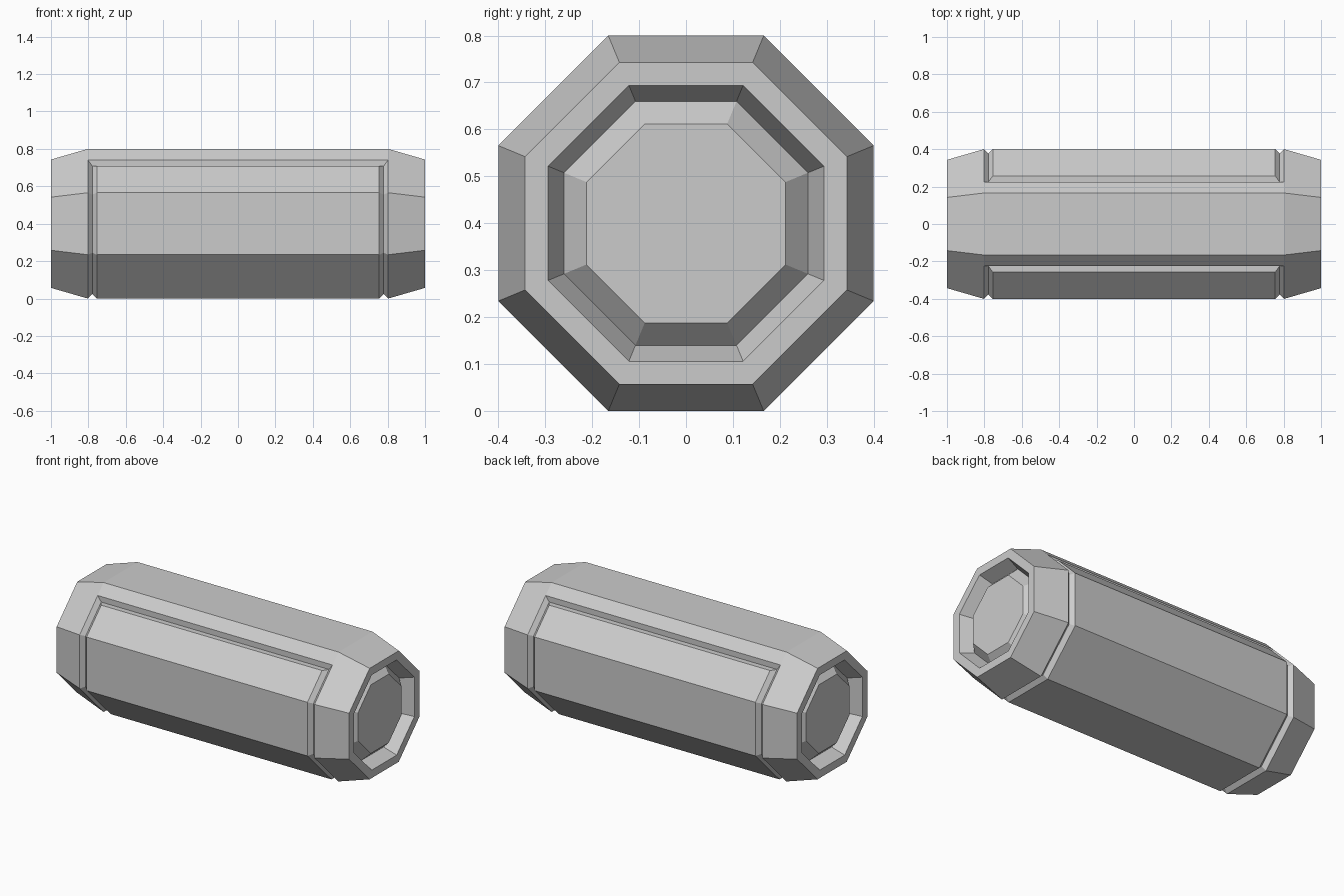
import bpy
import bmesh
import math

cube = bpy.data.objects.get("Cube")
if cube:
    bpy.data.objects.remove(cube, do_unlink=True)

R = 0.4                                   # octagon apothem
S = R * math.tan(math.pi / 8)             # half side length
DEPTH = 0.024                             # depth of the V groove
LIP = (0.2235, 0.342)                     # upper edge of the groove
APEX = (0.2235, 0.308)                    # bottom of the groove
PANEL = (0.2575, 0.308)                   # upper edge of the side panel


def section(x, scale=1.0, state="plain"):
    """Octagonal ring at x, with groove points on both upper slopes."""
    apex = LIP if state == "plain" else APEX
    panel = {"plain": LIP, "groove": APEX, "panel": PANEL}[state]
    inset = (R - DEPTH) / R if state == "groove" else 1.0
    lower = [(R * inset, S * inset), (R * inset, -S * inset), (S * inset, -R * inset)]
    half = [(S, R), LIP, apex, panel] + lower
    ring = half + [(-y, z) for y, z in reversed(half)]
    return [(x, y * scale, z * scale + R) for y, z in ring]


# Stations from the end plug, over the rim, to the middle panel
stations = [
    (0.97, 0.53, "plain"),     # plug face
    (0.92, 0.65, "plain"),     # bottom of the end recess
    (1.0, 0.735, "plain"),     # inner rim
    (1.0, 0.8575, "plain"),    # outer rim
    (0.803, 1.0, "plain"),     # end of the taper
    (0.779, 1.0, "groove"),
    (0.755, 1.0, "panel"),
]
stations += [(-x, s, g) for x, s, g in reversed(stations)]

# Loft the whole casing through the stations
bm = bmesh.new()
rings = [[bm.verts.new(p) for p in section(*st)] for st in stations]
for a, b in zip(rings, rings[1:]):
    for i in range(len(a)):
        j = (i + 1) % len(a)
        bm.faces.new((a[i], a[j], b[j], b[i]))
bm.faces.new(rings[0])
bm.faces.new(rings[-1])
bmesh.ops.remove_doubles(bm, verts=bm.verts, dist=0.0005)
bmesh.ops.dissolve_limit(bm, angle_limit=math.radians(1), verts=bm.verts, edges=bm.edges)
bmesh.ops.recalc_face_normals(bm, faces=bm.faces)

mesh = bpy.data.meshes.new("octagonal_casing")
bm.to_mesh(mesh)
bm.free()
casing = bpy.data.objects.new("octagonal_casing", mesh)
bpy.context.collection.objects.link(casing)

# Single flat grey
grey = bpy.data.materials.new("light_grey")
grey.use_nodes = True
colour = (0.6, 0.6, 0.6, 1.0)
grey.diffuse_color = colour
for node in grey.node_tree.nodes:
    if node.type == "BSDF_PRINCIPLED":
        node.inputs["Base Color"].default_value = colour
mesh.materials.append(grey)
